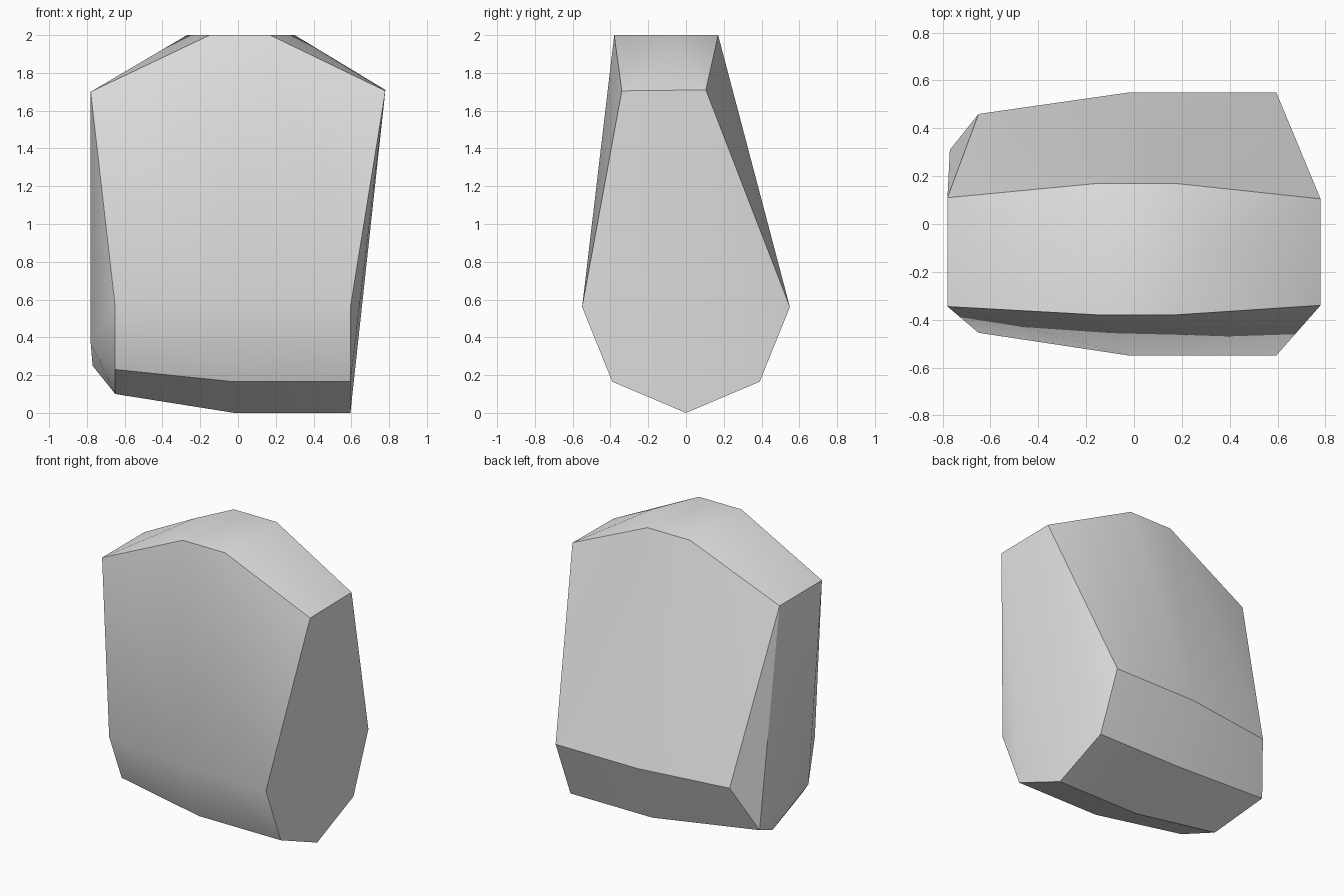
import bpy, bmesh, math

if "Cube" in bpy.data.objects:
    bpy.data.objects.remove(bpy.data.objects["Cube"], do_unlink=True)

# One stone grey for the whole boulder
stone = bpy.data.materials.new("stone grey")
stone.use_nodes = True
grey = (0.8, 0.8, 0.8, 1.0)
stone.diffuse_color = grey
stone.node_tree.nodes["Principled BSDF"].inputs["Base Color"].default_value = grey

# Lower body: one wedge profile (y, z) repeated at the middle and right end
keel = [(-0.55, 0.56), (-0.39, 0.165), (0, 0), (0.39, 0.165), (0.55, 0.56)]
points = [(x, y, z) for x in (-0.02, 0.595) for y, z in keel]

# Chipped left end of the lower body
points += [(-0.65, -0.455, 0.56), (-0.65, -0.32, 0.23), (-0.65, 0, 0.10),
           (-0.65, 0.46, 0.56), (-0.77, 0.31, 0.25), (-0.78, -0.20, 0.37)]

# Shoulders
points += [(-0.78, -0.345, 1.70), (-0.78, 0.11, 1.70),
           (0.78, -0.34, 1.705), (0.78, 0.105, 1.71)]

# Flat crown
points += [(x, y, 2.0) for y in (-0.38, 0.17) for x in (-0.15, 0.17)]
points += [(-0.27, -0.07, 2.0), (0.30, -0.07, 2.0)]

# Wrap the corner points in a faceted skin
bm = bmesh.new()
for p in points:
    bm.verts.new(p)
bmesh.ops.convex_hull(bm, input=bm.verts[:])
bmesh.ops.delete(bm, geom=[v for v in bm.verts if not v.link_faces], context='VERTS')
bmesh.ops.dissolve_limit(bm, angle_limit=math.radians(0.5),
                         verts=bm.verts[:], edges=bm.edges[:])
bmesh.ops.recalc_face_normals(bm, faces=bm.faces[:])

mesh = bpy.data.meshes.new("boulder")
bm.to_mesh(mesh)
bm.free()
mesh.materials.append(stone)
boulder = bpy.data.objects.new("boulder", mesh)
bpy.context.collection.objects.link(boulder)

# Soft shading with crisp ridges
bpy.ops.object.select_all(action='DESELECT')
boulder.select_set(True)
bpy.context.view_layer.objects.active = boulder
bpy.ops.object.shade_smooth_by_angle(angle=math.radians(30))
